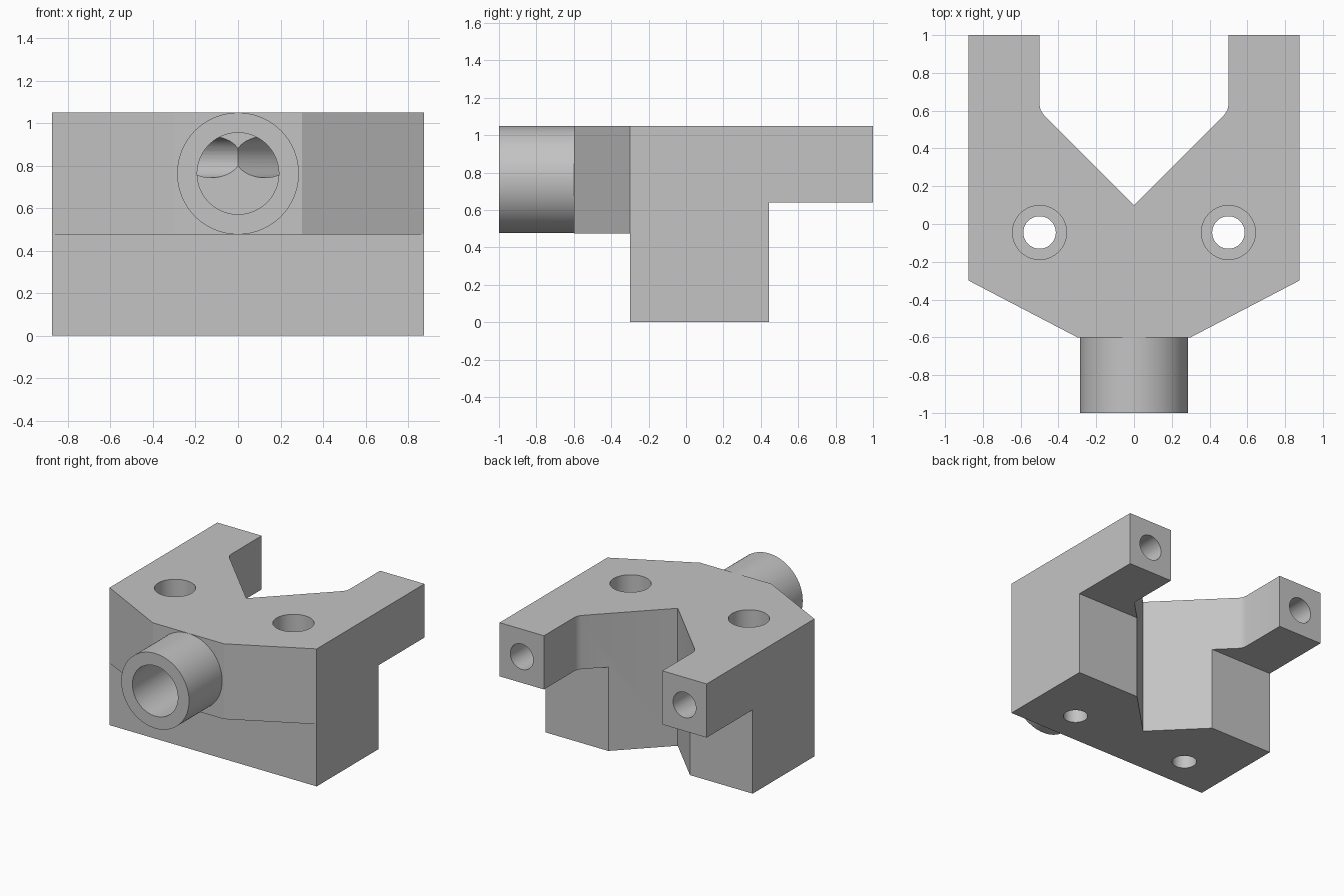
import bpy, bmesh
from mathutils import Vector

cube = bpy.data.objects.get("Cube")
if cube:
    bpy.data.objects.remove(cube, do_unlink=True)

# Single plain grey
grey = bpy.data.materials.new("matte_grey")
grey.use_nodes = True
colour = (0.55, 0.55, 0.55, 1)
grey.diffuse_color = colour
grey.node_tree.nodes["Principled BSDF"].inputs["Base Color"].default_value = colour


def finish(name, bm):
    bmesh.ops.recalc_face_normals(bm, faces=bm.faces)
    mesh = bpy.data.meshes.new(name)
    bm.to_mesh(mesh)
    bm.free()
    mesh.materials.append(grey)
    obj = bpy.data.objects.new(name, mesh)
    bpy.context.collection.objects.link(obj)
    return obj


def prism(name, outline, z0, z1):
    bm = bmesh.new()
    face = bm.faces.new([bm.verts.new((x, y, z0)) for x, y in outline])
    top = bmesh.ops.extrude_face_region(bm, geom=[face])["geom"]
    verts = [v for v in top if isinstance(v, bmesh.types.BMVert)]
    bmesh.ops.translate(bm, verts=verts, vec=(0, 0, z1 - z0))
    return finish(name, bm)


def box(name, y0, y1, z0, z1):
    return prism(name, [(-1.2, y0), (1.2, y0), (1.2, y1), (-1.2, y1)], z0, z1)


def rod(name, start, end, radius, sides=64):
    a, b = Vector(start), Vector(end)
    bm = bmesh.new()
    bmesh.ops.create_cone(bm, cap_ends=True, segments=sides, radius1=radius,
                          radius2=radius, depth=(b - a).length)
    turn = (b - a).to_track_quat('Z', 'Y').to_matrix()
    bmesh.ops.rotate(bm, verts=bm.verts, cent=(0, 0, 0), matrix=turn)
    bmesh.ops.translate(bm, verts=bm.verts, vec=(a + b) / 2)
    return finish(name, bm)


def combine(target, tool, operation='DIFFERENCE'):
    tool.hide_render = True
    mod = target.modifiers.new(tool.name, 'BOOLEAN')
    mod.operation = operation
    mod.solver = 'EXACT'
    mod.object = tool
    bpy.context.view_layer.objects.active = target
    bpy.ops.object.modifier_apply(modifier=mod.name)
    bpy.data.objects.remove(tool, do_unlink=True)


# Forked body: half outline from notch apex round to the nose, mirrored
half = [(0.479, 0.579), (0.4945, 0.603), (0.5, 0.63), (0.5, 1),
        (0.875, 1), (0.875, -0.3), (0.3, -0.6)]
outline = [(0, 0.1)] + half + [(-x, y) for x, y in reversed(half)]
body = prism("manifold_body", outline, 0, 1.05)

# Steps under the arms and under the nose
combine(body, box("arm_step", 0.445, 1.2, -0.2, 0.64))
combine(body, box("nose_step", -0.8, -0.3, -0.2, 0.475))

# Inlet pipe with a blind bore
pipe_z = 0.7625
combine(body, rod("inlet_pipe", (0, -1, pipe_z), (0, -0.57, pipe_z), 0.2865, 96), 'UNION')
combine(body, rod("inlet_bore", (0, -1.1, pipe_z), (0, -0.04, pipe_z), 0.192, 96))

# Branch channels, arm outlets and counterbored bolt holes on both sides
arm_x, arm_z, bend_y = 0.6875, 0.84, 0.5225
for s in (-1, 1):
    combine(body, rod("branch", (0, bend_y - arm_x, arm_z),
                      (s * (arm_x + 0.03), bend_y + 0.03, arm_z), 0.097, 48))
    combine(body, rod("outlet", (s * arm_x, bend_y - 0.03, arm_z),
                      (s * arm_x, 1.1, arm_z), 0.097, 48))
    combine(body, rod("bolt_hole", (s * 0.5, -0.045, -0.1), (s * 0.5, -0.045, 1.2), 0.086, 48))
    combine(body, rod("counterbore", (s * 0.5, -0.045, 0.6), (s * 0.5, -0.045, 1.2), 0.143))

# Smooth round walls, keep machined edges sharp
bpy.ops.object.select_all(action='DESELECT')
body.select_set(True)
bpy.context.view_layer.objects.active = body
bpy.ops.object.shade_smooth_by_angle(angle=0.45)
